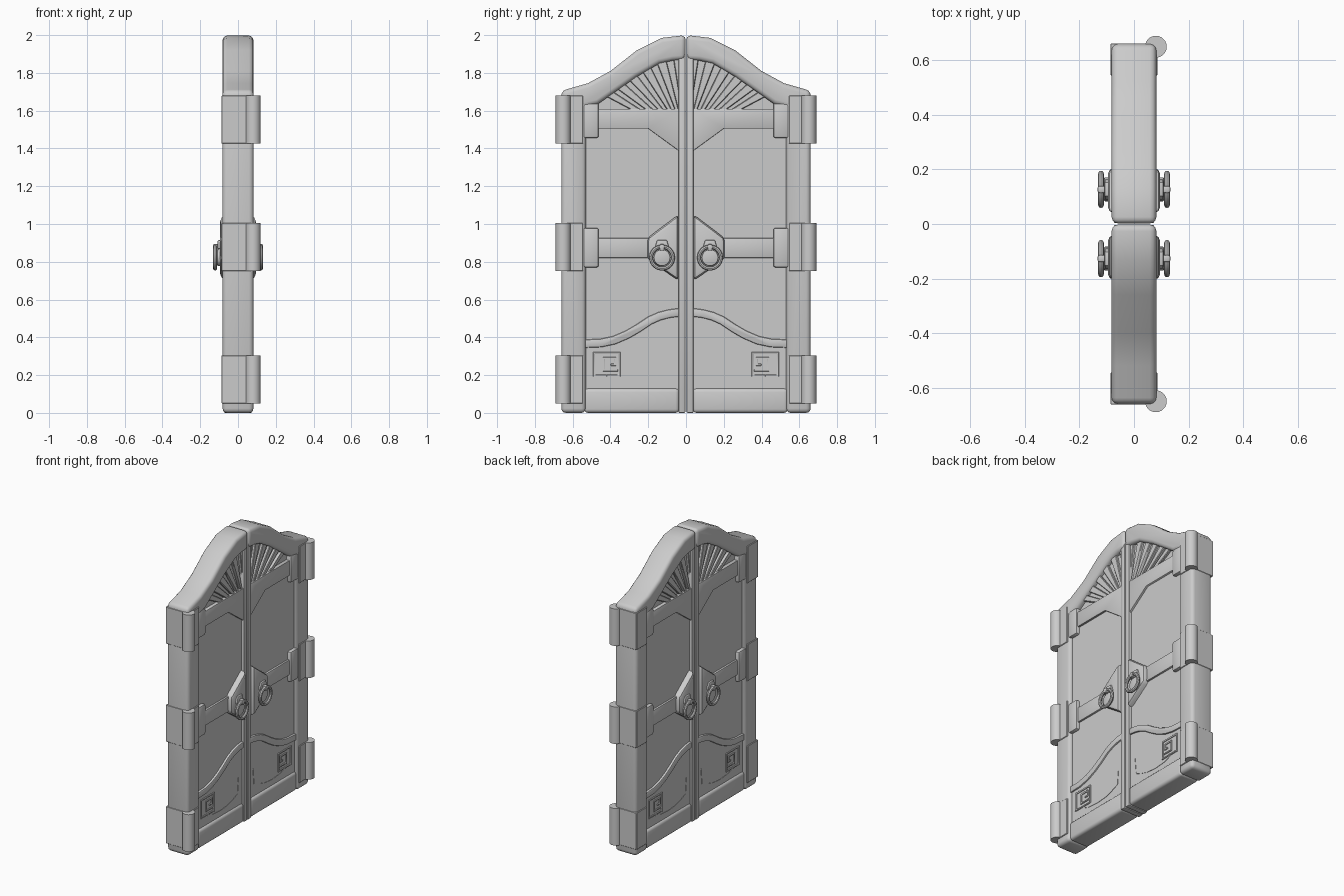
import bpy, bmesh, math
from mathutils import Vector

if "Cube" in bpy.data.objects:
    bpy.data.objects.remove(bpy.data.objects["Cube"])


def finish(ob, name, bevel=0.0, segs=2, axes=(False, True)):
    """Name, bevel, mirror and shade one part."""
    ob.name = ob.data.name = name
    bpy.ops.object.select_all(action='DESELECT')
    ob.select_set(True)
    bpy.context.view_layer.objects.active = ob
    bpy.ops.object.transform_apply(location=True, rotation=True, scale=True)
    if bevel:
        b = ob.modifiers.new("bevel", 'BEVEL')
        b.width, b.segments = bevel, segs
        b.limit_method, b.angle_limit = 'ANGLE', math.radians(50)
    m = ob.modifiers.new("mirror", 'MIRROR')
    m.use_axis = (axes[0], axes[1], False)
    m.use_mirror_merge = False
    bpy.ops.object.convert(target='MESH')
    bpy.ops.object.shade_smooth_by_angle(angle=math.radians(35))
    return ob


def prism(name, pts, x1, x0=None, bevel=0.0, segs=2):
    """Extrude a (y, z) outline through the thickness of the door."""
    x0 = -x1 if x0 is None else x0
    bm = bmesh.new()
    face = bm.faces.new([bm.verts.new((x0, y, z)) for y, z in pts])
    ext = bmesh.ops.extrude_face_region(bm, geom=[face])
    for v in ext['geom']:
        if isinstance(v, bmesh.types.BMVert):
            v.co.x = x1
    bmesh.ops.recalc_face_normals(bm, faces=bm.faces)
    me = bpy.data.meshes.new(name)
    bm.to_mesh(me)
    bm.free()
    ob = bpy.data.objects.new(name, me)
    bpy.context.collection.objects.link(ob)
    return finish(ob, name, bevel, segs)


def box(y0, y1, z0, z1):
    return [(y0, z0), (y1, z0), (y1, z1), (y0, z1)]


def strip(path, w):
    """Outline of a band of width w along a (y, z) path, with mitred corners."""
    p = [Vector(q) for q in path]
    left, right = [], []
    for i, q in enumerate(p):
        a = (q - p[i - 1]).normalized() if i else (p[1] - q).normalized()
        b = (p[i + 1] - q).normalized() if i < len(p) - 1 else a
        na, nb = Vector((-a.y, a.x)), Vector((-b.y, b.x))
        n = (na + nb).normalized()
        n *= w / 2 / n.dot(na)
        left.append(tuple(q + n))
        right.append(tuple(q - n))
    return left + right[::-1]


# Arched outer frame: stile and top rail of one leaf, mirrored
outer = [(0.66, 1.705), (0.52, 1.745), (0.40, 1.81), (0.26, 1.92), (0.13, 1.985), (0.002, 2.0)]
arch = [(0.002, 1.87), (0.07, 1.865), (0.14, 1.85), (0.26, 1.78), (0.466, 1.635)]
prism("arched_frame", [(0.66, 0)] + outer + arch + [(0.53, 1.62), (0.53, 0)], 0.082, bevel=0.024, segs=3)

# Recessed door panel and the thinner panel behind the fan
prism("door_panel", box(0.002, 0.56, 0.02, 1.58), 0.055)
prism("fan_panel", [(0.002, 1.56), (0.54, 1.56), (0.5, 1.66), (0.26, 1.83), (0.14, 1.9), (0.002, 1.92)], 0.045)

# Meeting stile and bottom rail
prism("meeting_stile", box(0.003, 0.04, 0, 1.9), 0.074, bevel=0.006)
prism("bottom_rail", box(0.035, 0.54, 0, 0.13), 0.074, bevel=0.02, segs=3)


# Fan slats radiating towards the arch
def arch_z(y):
    for (y0, z0), (y1, z1) in zip(arch, arch[1:]):
        if y <= y1:
            return z0 + (z1 - z0) * (y - y0) / (y1 - y0)
    return 1.6


def reach(angle):
    r = 0.2
    while 1.45 + r * math.sin(angle) < arch_z(r * math.cos(angle)) + 0.012:
        r += 0.004
    return (r * math.cos(angle), 1.45 + r * math.sin(angle))


for i, (a0, a1) in enumerate([(28, 33), (36, 42), (46, 52.5), (57, 64), (69, 76), (81, 86)]):
    a0, a1 = math.radians(a0), math.radians(a1)
    near = [(0.15 / math.tan(a), 1.60) for a in (a1, a0)]
    prism(f"fan_slat_{i + 1}", near + [reach(a0), reach(a1)], 0.062, bevel=0.004, segs=1)

# Upper cross band with its gusset, and the middle strap
prism("upper_band", [(0.035, 1.61), (0.035, 1.385), (0.2, 1.505), (0.48, 1.505), (0.48, 1.61)], 0.069, bevel=0.004)
prism("middle_strap", box(0.18, 0.48, 0.82, 0.925), 0.068, bevel=0.005)
for n, z0, z1 in (("upper", 1.455, 1.64), ("middle", 0.77, 0.98)):
    prism(n + "_strap_end", box(0.462, 0.545, z0, z1), 0.08, bevel=0.012)

# Curved moulding above the kick panel
wave = [(0.54, 0.366), (0.45, 0.37), (0.38, 0.385), (0.31, 0.415), (0.25, 0.45),
        (0.19, 0.49), (0.14, 0.512), (0.09, 0.525), (0.035, 0.532)]
prism("curved_moulding", strip(wave, 0.044), 0.07, bevel=0.008)
prism("kick_panel", [(0.035, 0.1), (0.54, 0.1)] + wave, 0.06)

# Square spiral ornament and shallow scroll line on the kick panel
key = [(0.40, 0.255), (0.375, 0.255), (0.375, 0.29), (0.435, 0.29), (0.435, 0.225), (0.36, 0.225)]
prism("square_spiral", strip(key, 0.011), 0.066, bevel=0.002, segs=1)
rim = [(0.42, 0.197), (0.487, 0.197), (0.487, 0.317), (0.352, 0.317), (0.352, 0.197), (0.4205, 0.197)]
prism("spiral_border", strip(rim, 0.011), 0.066, bevel=0.002, segs=1)
scroll = [(0.42, 0.19), (0.37, 0.172), (0.28, 0.165), (0.2, 0.172), (0.14, 0.19), (0.09, 0.21), (0.08, 0.32)]
prism("scroll_line", strip(scroll, 0.008), 0.0625)

# Lock plates, sloping to a flat centre
prism("lock_plate", [(0.04, 0.70), (0.205, 0.815), (0.205, 0.925), (0.04, 1.05)], 0.096, bevel=0.022, segs=2)

# Ring handles with their bosses and brackets on both faces
ry, rz = 0.127, 0.822
turn = (0, math.pi / 2, 0)
bpy.ops.mesh.primitive_torus_add(location=(0.121, ry, rz), rotation=turn, major_radius=0.058,
                                 minor_radius=0.0105, major_segments=28, minor_segments=8)
finish(bpy.context.object, "ring_handle", axes=(True, True))
bpy.ops.mesh.primitive_cylinder_add(vertices=24, radius=0.044, depth=0.02, location=(0.1, ry, rz), rotation=turn)
finish(bpy.context.object, "handle_boss", 0.005, axes=(True, True))
bracket = [(ry - 0.04, 0.868), (ry + 0.04, 0.868), (ry + 0.026, 0.915), (ry - 0.026, 0.915)]
prism("handle_bracket", bracket, 0.108, bevel=0.006)
bpy.ops.mesh.primitive_cube_add(size=1, location=(0.118, ry, rz + 0.054))
bpy.context.object.scale = (0.03, 0.026, 0.034)
finish(bpy.context.object, "ring_clasp", 0.006, axes=(True, True))

# Hinges: plates wrapping both faces, barrels on the +x face
for n, z0, z1 in (("lower", 0.05, 0.305), ("middle", 0.75, 1.005), ("upper", 1.425, 1.68)):
    prism(n + "_hinge_plate", box(0.545, 0.662, z0, z1), 0.087, bevel=0.003, segs=1)
    bpy.ops.mesh.primitive_cylinder_add(vertices=24, radius=0.04, depth=z1 - z0,
                                        location=(0.08, 0.65, (z0 + z1) / 2))
    finish(bpy.context.object, n + "_hinge_barrel")
